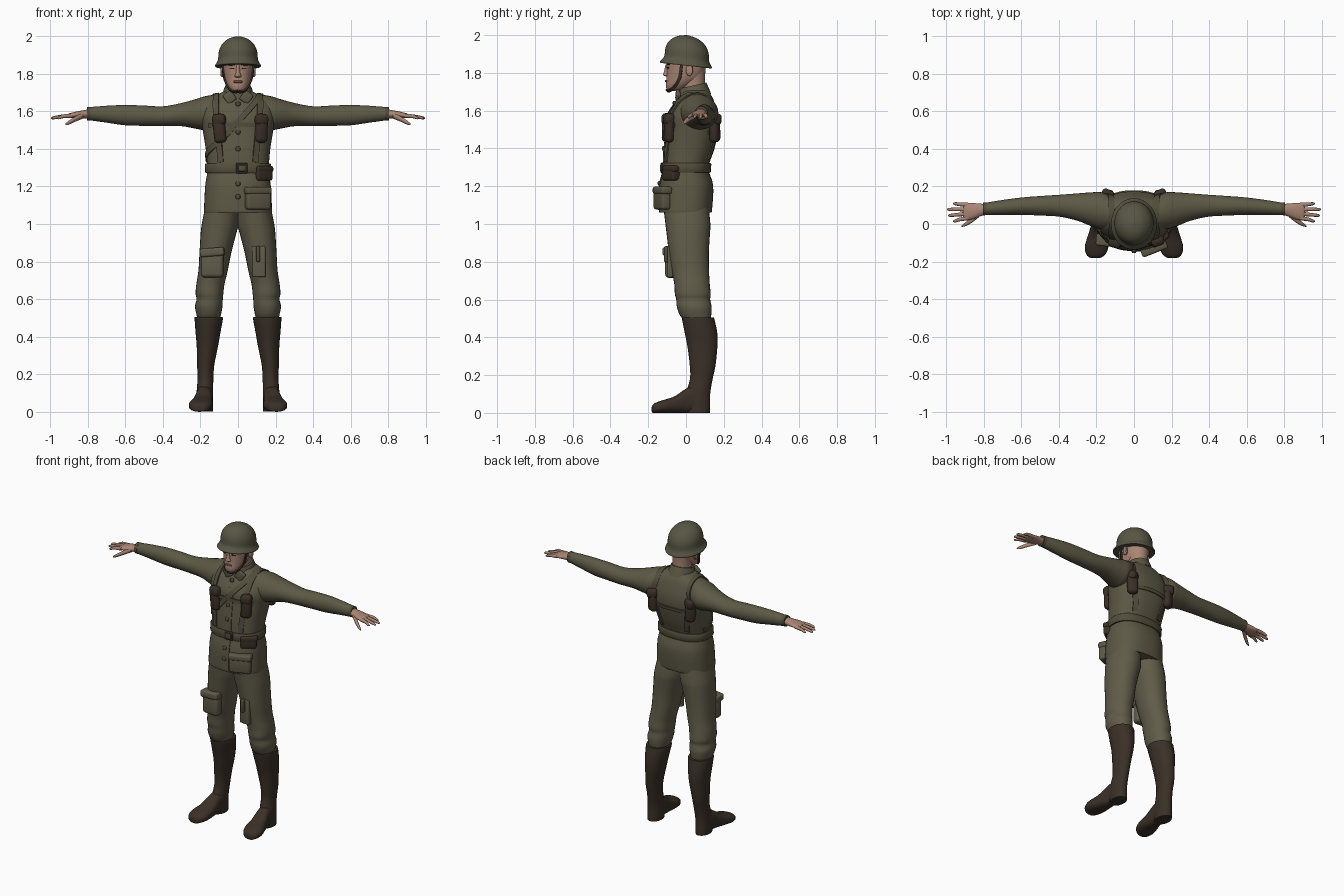
import bpy, bmesh, math
from mathutils import Vector, Matrix
from mathutils.bvhtree import BVHTree


def material(name, rgb):
    m = bpy.data.materials.new(name)
    m.diffuse_color = (*rgb, 1)
    return m


OLIVE = material("olive cloth", (0.108, 0.099, 0.060))
TROUSER = material("trouser cloth", (0.118, 0.107, 0.067))
HELMET = material("helmet green", (0.095, 0.092, 0.058))
WEB = material("webbing", (0.082, 0.074, 0.045))
BROWN = material("brown leather", (0.042, 0.029, 0.020))
SKIN = material("skin", (0.40, 0.235, 0.175))
DARK = material("dark metal", (0.025, 0.022, 0.018))
LIP = material("lip", (0.26, 0.12, 0.095))


def finish(name, bm, mat, angle=0.8):
    bmesh.ops.recalc_face_normals(bm, faces=bm.faces)
    me = bpy.data.meshes.new(name)
    bm.to_mesh(me)
    bm.free()
    me.materials.append(mat)
    for p in me.polygons:
        p.use_smooth = True
    me.set_sharp_from_angle(angle=angle)
    ob = bpy.data.objects.new(name, me)
    bpy.context.collection.objects.link(ob)
    return ob


def spline(pts, steps):
    """Catmull-Rom interpolation through tuples."""
    out = []
    for i in range(len(pts) - 1):
        p0, p1, p2 = pts[max(i - 1, 0)], pts[i], pts[i + 1]
        p3 = pts[min(i + 2, len(pts) - 1)]
        for k in range(steps):
            t = k / steps
            out.append([0.5 * (2 * b + (c - a) * t + (2 * a - 5 * b + 4 * c - d) * t * t
                               + (3 * b - a - 3 * c + d) * t ** 3)
                        for a, b, c, d in zip(p0, p1, p2, p3)])
    return out + [list(pts[-1])]


def loft(name, mat, axis, secs, power=2.0, n=28, steps=4, mirror=False, shear=0.0):
    """Skin of rounded sections (position, centre a, centre b, radius a, radius b)."""
    bm = bmesh.new()
    for s in ((1, -1) if mirror else (1,)):
        rings = []
        for t, a, b, ra, rb in spline(secs, steps):
            ring = []
            for i in range(n):
                c, d = math.cos(2 * math.pi * i / n), math.sin(2 * math.pi * i / n)
                u = a + ra * math.copysign(abs(c) ** (2 / power), c)
                v = b + rb * math.copysign(abs(d) ** (2 / power), d)
                x, y, z = {'x': (t, u, v), 'y': (u, t, v), 'z': (u, v, t)}[axis]
                ring.append(bm.verts.new((s * x, y, z + shear * y)))
            rings.append(ring)
        for r, q in zip(rings, rings[1:]):
            for i in range(n):
                bm.faces.new((r[i], r[(i + 1) % n], q[(i + 1) % n], q[i]))
        bm.faces.new(rings[0])
        bm.faces.new(rings[-1])
    return finish(name, bm, mat)


def tree(*obs):
    vs, fs = [], []
    for o in obs:
        k = len(vs)
        vs += [v.co.copy() for v in o.data.vertices]
        fs += [[k + i for i in p.vertices] for p in o.data.polygons]
    return BVHTree.FromPolygons(vs, fs)


def strap(name, mat, bvh, pts, width, thick=0.007, mirror=False):
    """Flat band laid on a surface along a path."""
    bm = bmesh.new()
    for s in ((1, -1) if mirror else (1,)):
        path = [bvh.find_nearest(Vector((s * p[0], p[1], p[2])))[:2] for p in spline(pts, 6)]
        rings = []
        for i, (p, nrm) in enumerate(path):
            tan = path[min(i + 1, len(path) - 1)][0] - path[max(i - 1, 0)][0]
            side = tan.cross(nrm).normalized() * width / 2
            rings.append([bm.verts.new(p + side * a + nrm * b)
                          for a, b in ((1, -.006), (1, thick), (-1, thick), (-1, -.006))])
        for r, q in zip(rings, rings[1:]):
            for i in range(4):
                bm.faces.new((r[i], r[(i + 1) % 4], q[(i + 1) % 4], q[i]))
        bm.faces.new(rings[0])
        bm.faces.new(rings[-1])
    return finish(name, bm, mat, 0.6)


def pad(name, mat, bvh, x, z, side, size, roll=0.0, bevel=0.012, lift=0.0, turn=0.8):
    """Rounded box set on the front (side=-1) or back (side=1) of a surface."""
    p, nrm = bvh.ray_cast(Vector((x, side * 2, z)), Vector((0, -side, 0)))[:2]
    yaw = math.atan2(nrm.x, -nrm.y) if side < 0 else math.atan2(-nrm.x, nrm.y)
    bm = bmesh.new()
    bmesh.ops.create_cube(bm, size=1, matrix=Matrix.Diagonal((*size, 1)))
    bmesh.ops.bevel(bm, geom=bm.edges[:], offset=bevel, segments=3, affect='EDGES', profile=0.5)
    bm.transform(Matrix.Translation(p + Vector((0, side * lift, 0)))
                 @ Matrix.Rotation(yaw * turn, 4, 'Z') @ Matrix.Rotation(roll, 4, 'Y'))
    return finish(name, bm, mat)


# jacket body and sleeves
torso = loft("jacket", OLIVE, 'z', [
    (1.06, 0, -.003, .178, .136), (1.075, 0, -.003, .181, .141), (1.2, 0, .002, .175, .142),
    (1.28, 0, 0, .163, .121), (1.32, 0, .002, .165, .121), (1.4, 0, .018, .172, .133),
    (1.5, 0, .035, .188, .137), (1.57, 0, .037, .196, .134), (1.63, 0, .045, .185, .110),
    (1.67, 0, .052, .145, .088), (1.70, 0, .05, .09, .07), (1.715, 0, .045, .06, .06)],
    power=2.4, n=48)
sleeves = loft("sleeves", OLIVE, 'x', [
    (.08, .05, 1.615, .08, .08), (.17, .07, 1.592, .098, .09), (.22, .077, 1.587, .092, .08),
    (.30, .09, 1.583, .073, .062), (.4, .0975, 1.574, .058, .053), (.5, .097, 1.577, .052, .054),
    (.6, .095, 1.58, .046, .054), (.7, .088, 1.585, .04, .045), (.8, .08, 1.588, .032, .034)],
    mirror=True)
loft("cuffs", WEB, 'x', [(.785, .081, 1.588, .034, .036), (.805, .08, 1.588, .034, .036)],
     mirror=True, steps=1)
body = tree(torso, sleeves)

# collar with two front points
loft("collar", OLIVE, 'z', [(1.66, 0, .045, .088, .088), (1.70, 0, .04, .078, .078),
                            (1.725, 0, .036, .07, .072)], shear=.22)
for s in (-1, 1):
    pad("collar_flap", OLIVE, body, s * .045, 1.675, -1, (.055, .022, .06),
        roll=s * .6, bevel=.008, lift=.012)

# jacket front: placket, buttons, pocket
strap("placket", OLIVE, body, [(.012, -.2, z) for z in (1.07, 1.2, 1.3, 1.4, 1.5, 1.6, 1.66)],
      .045, .004)
for z in (1.145, 1.215, 1.40, 1.49, 1.64):
    pad("button", WEB, body, 0, z, -1, (.024, .016, .024), bevel=.006, lift=.004)
pad("hip_pocket", OLIVE, body, .105, 1.125, -1, (.135, .05, .095), lift=.002)
pad("hip_pocket_flap", OLIVE, body, .105, 1.178, -1, (.145, .06, .04), lift=.003)

# belt, buckle and holster pouch
loft("belt", WEB, 'z', [(1.272, 0, .001, .172, .128), (1.277, 0, .001, .175, .131),
                        (1.317, 0, .003, .176, .131), (1.322, 0, .003, .172, .127)],
     power=2.4, n=48, steps=1)
pad("buckle_frame", DARK, body, .02, 1.297, -1, (.062, .034, .055), bevel=.006, lift=-.002)
pad("buckle_plate", WEB, body, .02, 1.297, -1, (.04, .044, .034), bevel=.005, lift=-.002)
pad("belt_pouch", BROWN, body, .13, 1.268, -1, (.10, .06, .075), lift=-.012, turn=.9)
pad("belt_pouch_flap", BROWN, body, .13, 1.292, -1, (.105, .07, .035), lift=-.012, turn=.9)

# harness straps
strap("shoulder_straps", WEB, body, [
    (.10, -.13, 1.33), (.11, -.11, 1.45), (.12, -.09, 1.58), (.12, -.02, 1.67), (.12, .06, 1.71),
    (.12, .14, 1.65), (.135, .18, 1.5), (.10, .15, 1.33)], .032, mirror=True)
strap("cross_strap", WEB, body, [(.12, .06, 1.71), (.1, -.03, 1.66), (.03, -.1, 1.58),
                                 (-.07, -.12, 1.475), (-.16, -.04, 1.38), (-.17, .05, 1.34)], .03)
for y, z in ((-.13, 1.53), (.2, 1.49)):
    strap("chest_strap", WEB, body, [(x, y * (1 - 10 * x * x), z - .3 * abs(x) ** 2)
                                     for x in (-.18, -.1, 0, .1, .18)], .022)

# leather pouches on chest and back
for x, side, roll in ((-.10, -1, -.12), (.125, -1, .04), (-.14, 1, -.05), (.14, 1, .05)):
    pad("pouch", BROWN, body, x, 1.51, side, (.066, .05, .155), roll=roll, bevel=.022, lift=.012)
    pad("pouch_flap", BROWN, body, x, 1.555, side, (.07, .056, .06), roll=roll, bevel=.02, lift=.012)

# trousers
legs = loft("trousers", TROUSER, 'z', [
    (1.09, .085, 0, .09, .12), (1.0, .095, .01, .098, .119), (.95, .104, .012, .095, .115),
    (.85, .12, .015, .085, .106), (.75, .133, .024, .078, .098), (.68, .147, .032, .075, .094),
    (.63, .152, .036, .074, .095), (.60, .151, .038, .07, .09), (.56, .156, .044, .073, .092),
    (.52, .156, .05, .066, .084), (.49, .156, .058, .058, .07)], power=2.15, mirror=True)
leg_tree = tree(legs)
pad("thigh_pocket", TROUSER, leg_tree, -.137, .785, -1, (.12, .06, .14), lift=-.002, bevel=.02)
pad("thigh_pocket_flap", TROUSER, leg_tree, -.137, .85, -1, (.13, .066, .045), roll=-.08, lift=-.002)
pad("knife_pocket", TROUSER, leg_tree, .112, .80, -1, (.07, .03, .165), bevel=.008)
pad("knife_handle", WEB, leg_tree, .108, .84, -1, (.02, .04, .085), bevel=.008, lift=.008)

# tall boots
loft("boot_shafts", BROWN, 'z', [
    (.505, .156, .064, .074, .084), (.49, .156, .066, .075, .086), (.42, .16, .08, .066, .086),
    (.35, .163, .087, .057, .079), (.25, .172, .088, .046, .068), (.18, .173, .081, .042, .06),
    (.1, .177, .064, .044, .064), (.03, .178, .064, .045, .064), (0, .178, .064, .044, .062)],
    mirror=True)
loft("boot_feet", BROWN, 'y', [
    (.09, .174, .045, .035, .045), (.05, .178, .07, .042, .07), (0, .182, .064, .045, .064),
    (-.06, .19, .044, .055, .044), (-.12, .199, .034, .063, .034), (-.16, .203, .027, .052, .027),
    (-.177, .205, .021, .034, .021), (-.182, .205, .019, .015, .01)], power=2.5, mirror=True)

# hands
loft("palms", SKIN, 'x', [
    (.78, .08, 1.588, .026, .026), (.83, .073, 1.584, .036, .021), (.87, .068, 1.58, .045, .017),
    (.90, .067, 1.577, .044, .012), (.91, .067, 1.576, .038, .007)], mirror=True)
for y0, y1, tip in ((.102, .108, .965), (.078, .078, .996), (.055, .046, .99), (.032, .016, .965)):
    loft("fingers", SKIN, 'x', [
        (.885, y0, 1.577, .012, .011), (.93, (y0 + y1) / 2, 1.574, .010, .010),
        (tip - .012, y1, 1.566, .008, .008), (tip, y1, 1.563, .003, .003)], n=12, mirror=True)
loft("thumbs", SKIN, 'x', [(.825, .055, 1.578, .018, .016), (.865, .02, 1.56, .014, .014),
                           (.90, -.002, 1.541, .010, .011), (.918, -.011, 1.532, .004, .005)],
     n=12, mirror=True)

# head and neck
loft("neck", SKIN, 'z', [(1.66, 0, .04, .06, .066), (1.75, 0, .038, .058, .062),
                         (1.84, 0, .035, .065, .07)])
head = loft("head", SKIN, 'z', [
    (1.703, 0, -.068, .022, .025), (1.712, 0, -.06, .038, .042), (1.735, 0, -.04, .055, .067),
    (1.77, 0, -.012, .07, .092), (1.81, 0, -.002, .078, .101), (1.85, 0, 0, .082, .103),
    (1.90, 0, 0, .082, .10)], power=2.15)
loft("nose", SKIN, 'z', [(1.781, 0, -.098, .012, .008), (1.789, 0, -.103, .018, .018),
                         (1.805, 0, -.1, .012, .017), (1.845, 0, -.098, .009, .010)], n=16)
loft("ears", SKIN, 'x', [(.072, .015, 1.812, .012, .022), (.085, .018, 1.814, .019, .031),
                         (.092, .02, 1.815, .015, .026)], n=16, mirror=True)
face = tree(head)
for s in (-1, 1):
    pad("eye", DARK, face, s * .033, 1.828, -1, (.024, .007, .007), bevel=.002)
    pad("brow", BROWN, face, s * .034, 1.846, -1, (.036, .009, .007), roll=s * .1, bevel=.002)
pad("mouth", LIP, face, 0, 1.758, -1, (.046, .009, .011), bevel=.003)

# helmet with rim and chin strap
loft("helmet", HELMET, 'z', [
    (1.838, 0, 0, .120, .135), (1.846, 0, 0, .122, .137), (1.862, 0, .002, .112, .126),
    (1.88, 0, .004, .106, .118), (1.92, 0, .005, .102, .114), (1.955, 0, .005, .087, .098),
    (1.98, 0, .005, .062, .07), (1.993, 0, .005, .036, .04), (2.0, 0, .005, .004, .004)],
    n=40, shear=-.11)
strap("chin_strap", BROWN, face, [(.085, -.02, 1.86), (.08, -.03, 1.80), (.068, -.04, 1.755),
                                  (.045, -.07, 1.717), (0, -.1, 1.708)], .016, mirror=True)
